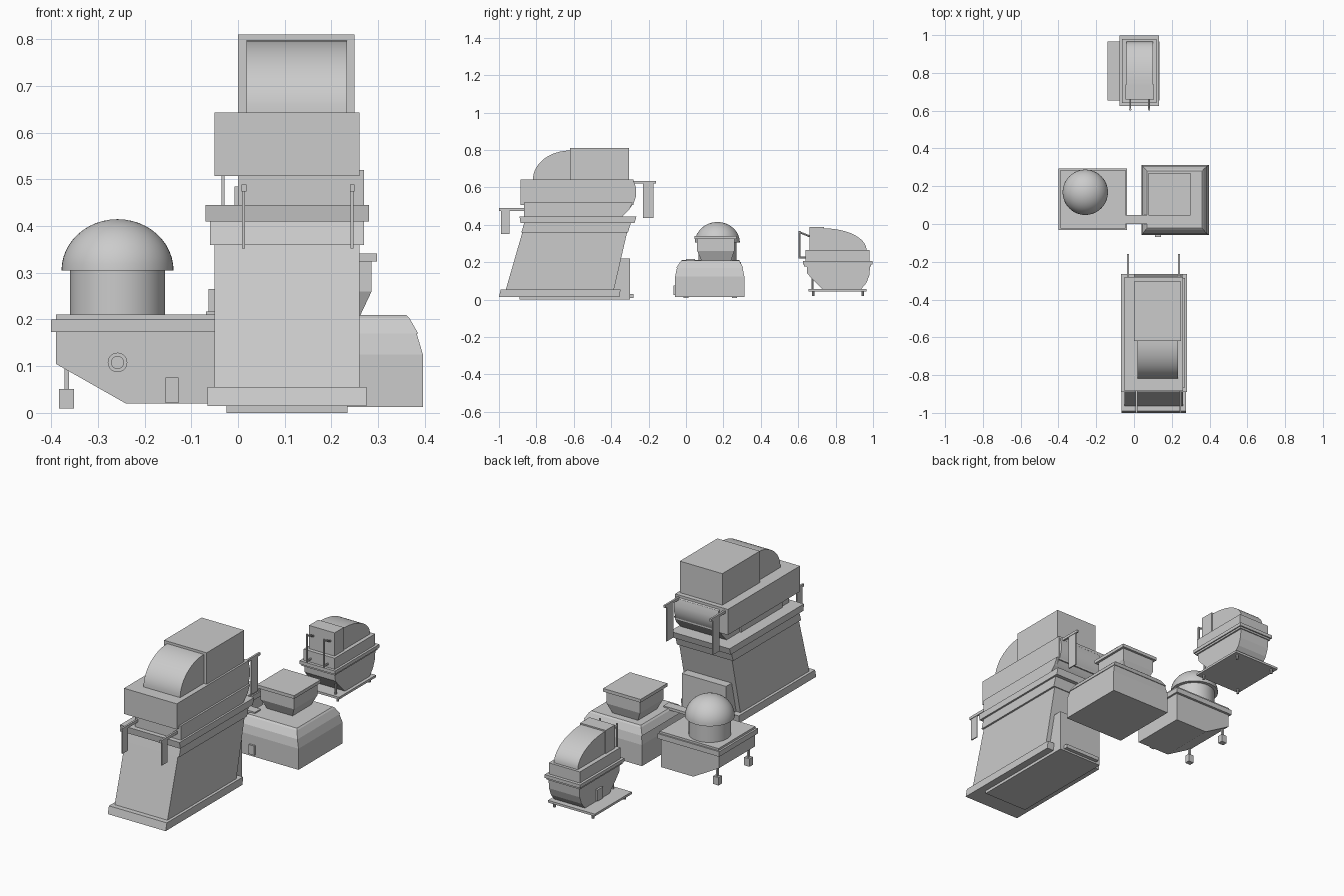
import bpy, bmesh, math
from mathutils import Vector

if "Cube" in bpy.data.objects:
    bpy.data.objects.remove(bpy.data.objects["Cube"])


def finish(name, bm, smooth=False):
    bmesh.ops.recalc_face_normals(bm, faces=bm.faces[:])
    me = bpy.data.meshes.new(name)
    bm.to_mesh(me)
    bm.free()
    ob = bpy.data.objects.new(name, me)
    bpy.context.collection.objects.link(ob)
    if smooth:
        bpy.ops.object.select_all(action='DESELECT')
        ob.select_set(True)
        bpy.context.view_layer.objects.active = ob
        bpy.ops.object.shade_smooth_by_angle(angle=math.radians(30))
    return ob


def loft(name, *rings):
    """Stack of rectangles (x0, x1, y0, y1, z), closed at both ends."""
    bm = bmesh.new()
    loops = [[bm.verts.new(p) for p in ((a, c, z), (b, c, z), (b, d, z), (a, d, z))]
             for a, b, c, d, z in rings]
    for lo, hi in zip(loops, loops[1:]):
        for i in range(4):
            j = (i + 1) % 4
            bm.faces.new((lo[i], lo[j], hi[j], hi[i]))
    bm.faces.new(loops[0][::-1])
    bm.faces.new(loops[-1])
    return finish(name, bm)


def box(name, x0, x1, y0, y1, z0, z1):
    return loft(name, (x0, x1, y0, y1, z0), (x0, x1, y0, y1, z1))


def prism(name, pts, a, b, axis='x', smooth=False):
    """Outline extruded along x (points are y, z) or along y (points are x, z)."""
    bm = bmesh.new()
    vs = [bm.verts.new((a, u, v) if axis == 'x' else (u, a, v)) for u, v in pts]
    res = bmesh.ops.extrude_face_region(bm, geom=[bm.faces.new(vs)])
    off = Vector((b - a, 0, 0)) if axis == 'x' else Vector((0, b - a, 0))
    bmesh.ops.translate(bm, vec=off, verts=[g for g in res['geom'] if isinstance(g, bmesh.types.BMVert)])
    # the first cap stays as the closing end
    if not any(all(v in f.verts for v in vs) for f in bm.faces):
        bm.faces.new(vs)
    return finish(name, bm, smooth)


def hood(name, x0, x1, y_flat, y_low, z0, z1):
    """Quarter-round hood between two x planes."""
    n = 16
    arc = [(y_flat + (y_low - y_flat) * math.cos(t), z0 + (z1 - z0) * math.sin(t))
           for t in (i * math.pi / 2 / n for i in range(n + 1))]
    return prism(name, [(y_flat, z0)] + arc, x0, x1, smooth=True)


def rod(name, p, q, r, seg=10):
    p, q = Vector(p), Vector(q)
    bm = bmesh.new()
    bmesh.ops.create_cone(bm, cap_ends=True, segments=seg, radius1=r, radius2=r, depth=(q - p).length)
    rot = (q - p).to_track_quat('Z', 'Y').to_matrix()
    bmesh.ops.rotate(bm, matrix=rot, verts=bm.verts)
    bmesh.ops.translate(bm, vec=(p + q) / 2, verts=bm.verts)
    return finish(name, bm, True)


# --- tall leaning block at the front ---
box("tower_bottom_plate", -0.025, 0.235, -0.89, -0.30, 0, 0.016)
loft("tower_base_flange", (-0.065, 0.275, -1.0, -0.355, 0.015), (-0.065, 0.275, -0.99, -0.35, 0.055))
loft("tower_body", (-0.05, 0.26, -0.963, -0.385, 0.055), (-0.05, 0.26, -0.875, -0.315, 0.36))
loft("tower_collar_lower", (-0.06, 0.27, -0.88, -0.31, 0.36), (-0.06, 0.27, -0.865, -0.295, 0.41))
loft("tower_collar_upper", (-0.07, 0.28, -0.885, -0.275, 0.41), (-0.07, 0.28, -0.89, -0.265, 0.445))
box("tower_back_panel", -0.025, 0.235, -0.40, -0.30, 0.016, 0.22)
box("tower_back_foot", 0.0, 0.21, -0.31, -0.28, 0.01, 0.03)

# --- recessed neck with rounded back, then the upper box ---
prism("tower_neck", [(-0.865, 0.445), (-0.865, 0.52), (-0.285, 0.52), (-0.305, 0.48), (-0.34, 0.445)], 0.0, 0.27)
box("neck_side_step", -0.008, 0.01, -0.80, -0.45, 0.445, 0.485)
prism("neck_round_back", [(-0.40, 0.445), (-0.34, 0.445), (-0.305, 0.48), (-0.278, 0.52), (-0.267, 0.555),
                          (-0.266, 0.59), (-0.275, 0.625), (-0.29, 0.638), (-0.40, 0.638)],
      0.0, 0.257, smooth=True)
box("tower_upper_box", -0.05, 0.26, -0.885, -0.28, 0.507, 0.643)
box("tower_roof_box", 0.0, 0.25, -0.62, -0.305, 0.643, 0.81)
hood("tower_roof_hood", 0.018, 0.233, -0.62, -0.818, 0.643, 0.797)

# --- arms with hanging plates, front and back ---
for side, fx, bx in (("left", 0.012, -0.032), ("right", 0.244, 0.238)):
    box(f"front_arm_{side}", fx - 0.004, fx + 0.006, -1.0, -0.86, 0.474, 0.489)
    box(f"front_hanging_plate_{side}", fx - 0.003, fx + 0.003, -0.99, -0.945, 0.352, 0.476)
    box(f"back_arm_{side}", bx - 0.005, bx + 0.005, -0.285, -0.16, 0.62, 0.634)
    box(f"back_hanging_plate_{side}", bx - 0.003, bx + 0.003, -0.23, -0.175, 0.437, 0.622)

# --- domed block, middle left ---
prism("dome_block_body", [(-0.39, 0.175), (-0.39, 0.105), (-0.24, 0.02), (-0.048, 0.02), (-0.048, 0.175)],
      -0.02, 0.28, 'y')
box("dome_block_lid", -0.4, -0.038, -0.033, 0.293, 0.173, 0.2)
box("dome_block_lid_top", -0.39, -0.045, -0.025, 0.285, 0.2, 0.211)
rod("dome_drum", (-0.258, 0.168, 0.21), (-0.258, 0.168, 0.307), 0.102, 48)
bm = bmesh.new()
bmesh.ops.create_uvsphere(bm, u_segments=48, v_segments=24, radius=0.12)
cut = bmesh.ops.bisect_plane(bm, geom=bm.verts[:] + bm.edges[:] + bm.faces[:], plane_co=(0, 0, 0),
                             plane_no=(0, 0, -1), clear_outer=True)
bmesh.ops.holes_fill(bm, edges=[e for e in bm.edges if e.is_boundary])
bmesh.ops.scale(bm, vec=(1, 1, 0.915), verts=bm.verts)
bmesh.ops.translate(bm, vec=(-0.258, 0.168, 0.305), verts=bm.verts)
finish("dome", bm, True)
rod("front_port_ring", (-0.258, -0.026, 0.108), (-0.258, -0.01, 0.108), 0.021, 24)
rod("front_port_core", (-0.258, -0.031, 0.108), (-0.258, -0.01, 0.108), 0.014, 24)
box("dome_block_front_panel", -0.155, -0.127, -0.028, -0.01, 0.021, 0.076)
for i, y in enumerate((0.0, 0.26)):
    box(f"weight_rod_{i}", -0.372, -0.362, y - 0.005, y + 0.005, 0.05, 0.11)
    box(f"weight_{i}", -0.383, -0.351, y - 0.014, y + 0.014, 0.009, 0.051)

# --- strip joining the two middle blocks ---
box("joining_strip", -0.068, 0.10, 0.0, 0.048, 0.203, 0.217)

# --- square block, middle right ---
loft("square_block_body", (0.04, 0.396, -0.058, 0.312, 0.013), (0.04, 0.396, -0.058, 0.312, 0.125),
     (0.05, 0.382, -0.048, 0.302, 0.172))
loft("square_block_lid", (0.044, 0.386, -0.052, 0.306, 0.17), (0.062, 0.367, -0.03, 0.288, 0.203),
     (0.07, 0.36, -0.02, 0.28, 0.21))
loft("square_neck", (0.115, 0.26, 0.085, 0.24, 0.205), (0.09, 0.286, 0.06, 0.258, 0.26),
     (0.09, 0.286, 0.06, 0.258, 0.325))
box("square_neck_cap", 0.078, 0.298, 0.045, 0.27, 0.324, 0.341)
box("square_block_front_panel", 0.11, 0.142, -0.068, -0.05, 0.025, 0.075)

# --- small block on a platform at the back ---
box("platform", -0.14, 0.135, 0.655, 0.965, 0.044, 0.056)
for i, x in enumerate((-0.115, 0.11)):
    for j, y in enumerate((0.68, 0.945)):
        rod(f"platform_foot_{i}_{j}", (x, y, 0.02), (x, y, 0.046), 0.007)
    rod(f"platform_post_{i}", (-0.045 if i == 0 else 0.1, 0.677, 0.05),
        (-0.045 if i == 0 else 0.1, 0.677, 0.15), 0.006)
prism("small_body", [(0.645, 0.182), (0.648, 0.14), (0.68, 0.105), (0.73, 0.055), (0.935, 0.055),
                     (0.965, 0.09), (0.98, 0.13), (0.985, 0.182)], -0.062, 0.118)
box("small_flange_lower", -0.07, 0.126, 0.632, 0.99, 0.178, 0.188)
box("small_flange", -0.076, 0.132, 0.625, 0.997, 0.188, 0.206)
box("small_upper_box", -0.063, 0.12, 0.64, 0.98, 0.206, 0.265)
box("small_roof_box", -0.045, 0.105, 0.66, 0.738, 0.265, 0.388)
hood("small_roof_hood", -0.04, 0.1, 0.738, 0.965, 0.265, 0.381)
box("small_side_panel", -0.072, -0.06, 0.80, 0.845, 0.06, 0.12)
for i, x in enumerate((-0.02, 0.08)):
    rod(f"front_rail_{i}", (x, 0.607, 0.22), (x, 0.607, 0.368), 0.006)
    rod(f"rail_top_brace_{i}", (x, 0.604, 0.362), (x, 0.67, 0.335), 0.005)
    rod(f"rail_low_brace_{i}", (x, 0.604, 0.225), (x, 0.65, 0.225), 0.005)
